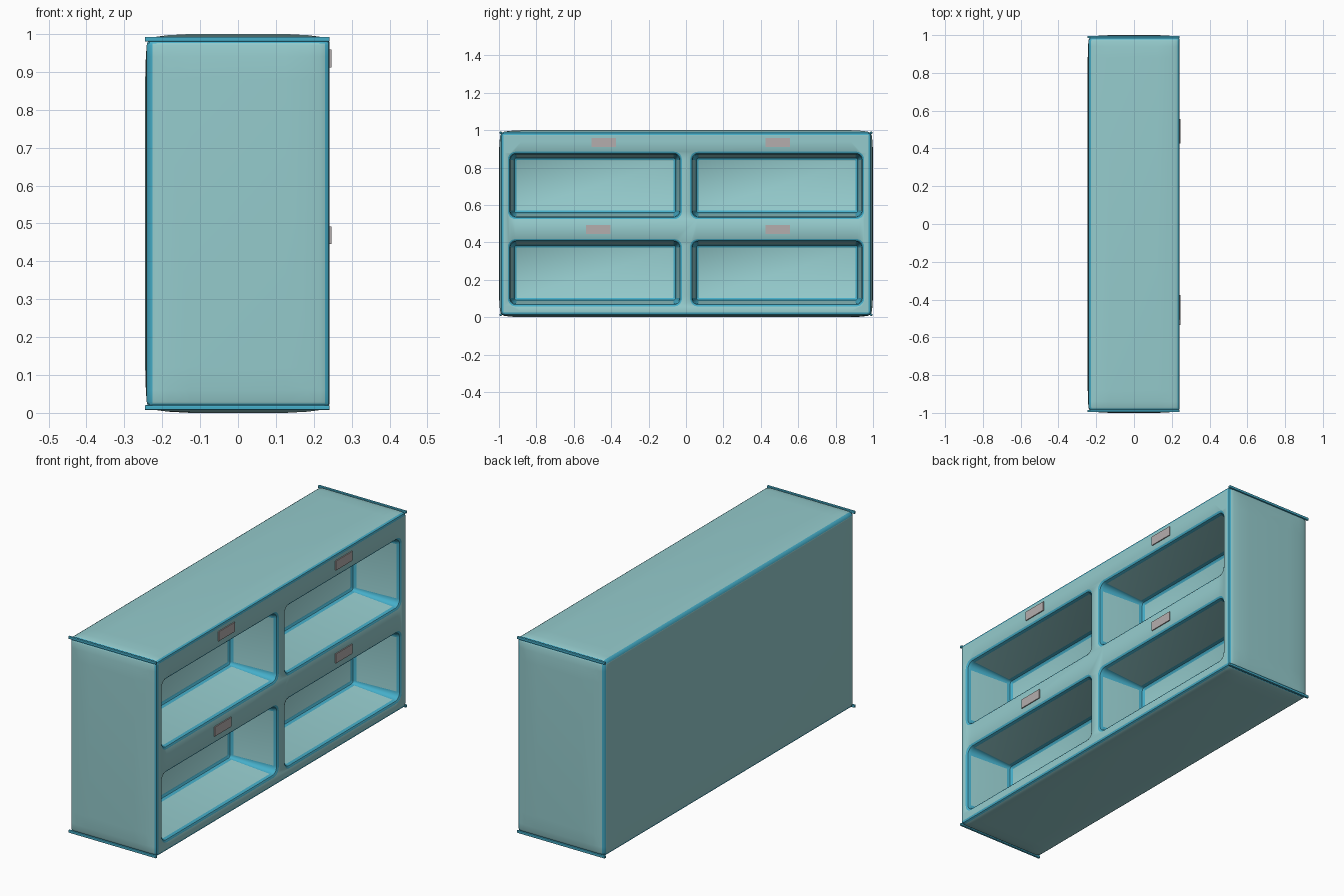
import bpy, bmesh, math

if "Cube" in bpy.data.objects:
    bpy.data.objects.remove(bpy.data.objects["Cube"])


def material(name, rgb):
    m = bpy.data.materials.new(name)
    m.diffuse_color = (*rgb, 1)
    m.use_nodes = True
    m.node_tree.nodes["Principled BSDF"].inputs["Base Color"].default_value = m.diffuse_color
    return m


TEAL = material("teal_shell", (0.30, 0.60, 0.61))
TRIM = material("blue_edge_trim", (0.06, 0.42, 0.58))
PINK = material("label_pink", (0.46, 0.42, 0.42))


def make_object(name, bm, *mats):
    bmesh.ops.recalc_face_normals(bm, faces=bm.faces)
    me = bpy.data.meshes.new(name)
    bm.to_mesh(me)
    bm.free()
    ob = bpy.data.objects.new(name, me)
    bpy.context.collection.objects.link(ob)
    for m in mats:
        me.materials.append(m)
    return ob


def box(name, center, size, mat, bevel=0):
    bm = bmesh.new()
    bmesh.ops.create_cube(bm, size=1)
    for v in bm.verts:
        v.co = [c + a * s for c, a, s in zip(center, v.co, size)]
    if bevel:
        bmesh.ops.bevel(bm, geom=bm.edges[:], offset=bevel, segments=2,
                        profile=0.5, affect='EDGES')
    return make_object(name, bm, mat)


# Shelf shell: box whose faces swell slightly away from the edges
HALF = (0.245, 1.0, 0.5)
bm = bmesh.new()
bmesh.ops.create_cube(bm, size=2)
for v in bm.verts:
    v.co = [a * h for a, h in zip(v.co, HALF)]
for axis in range(3):
    for inset in (0.03, 0.06, 0.12):
        for side in (-1, 1):
            co, no = [0, 0, 0], [0, 0, 0]
            co[axis], no[axis] = side * (HALF[axis] - inset), 1
            bmesh.ops.bisect_plane(bm, geom=bm.verts[:] + bm.edges[:] + bm.faces[:],
                                   plane_co=co, plane_no=no)
for v in bm.verts:
    near = [max(0, 1 - (h - abs(a)) / 0.12) ** 2 for a, h in zip(v.co, HALF)]
    new = list(v.co)
    for i in range(3):
        if abs(v.co[i]) > HALF[i] - 1e-4:
            drop = (0.007, 0.012, 0.013)[i] * max(near[j] for j in range(3) if j != i)
            if i == 0 and v.co[0] > 0:
                drop = 0.003
            new[i] = math.copysign(HALF[i] - drop, v.co[i])
    v.co = (new[0], new[1], new[2] + 0.5)
shelf = make_object("shelf_body", bm, TEAL, TRIM)
bev = shelf.modifiers.new("soft_edges", 'BEVEL')
bev.width, bev.segments, bev.material = 0.012, 2, 1
bev.limit_method, bev.angle_limit = 'ANGLE', math.radians(50)


# Compartments: rounded, tapering pockets lofted from the front inward
def rounded_ring(y0, y1, z0, z1, r, x):
    pts = []
    for k, (cy, cz) in enumerate([(y1 - r, z1 - r), (y0 + r, z1 - r),
                                  (y0 + r, z0 + r), (y1 - r, z0 + r)]):
        for s in range(6):
            a = math.pi / 2 * (k + s / 5)
            pts.append((x, cy + r * math.cos(a), cz + r * math.sin(a)))
    return pts


# depth, inset, corner radius
STEPS = [(0.28, 0, 0.04), (0.242, 0, 0.04), (0.236, 0.009, 0.034), (0.222, 0.014, 0.03),
         (0.012, 0.030, 0.016), (-0.004, 0.034, 0.012), (-0.012, 0.045, 0.006)]
bm = bmesh.new()
for y0, y1 in ((-0.952, -0.022), (0.022, 0.952)):
    for z0, z1 in ((0.058, 0.418), (0.525, 0.885)):
        rings = [[bm.verts.new(p) for p in
                  rounded_ring(y0 + i, y1 - i, z0 + i, z1 - i, r, x)] for x, i, r in STEPS]
        n = len(rings[0])
        for level, (a, b) in enumerate(zip(rings, rings[1:])):
            for k in range(n):
                f = bm.faces.new((a[k], a[(k + 1) % n], b[(k + 1) % n], b[k]))
                corner = k % 6 != 5
                f.material_index = 0 if level == 3 and not corner else 1
        bm.faces.new(rings[0])
        bm.faces.new(rings[-1])
cutter = make_object("compartment_cutter", bm, TEAL, TRIM)
cutter.hide_render = True
cut = shelf.modifiers.new("compartments", 'BOOLEAN')
cut.operation, cut.solver, cut.object = 'DIFFERENCE', 'EXACT', cutter

bpy.context.view_layer.objects.active = shelf
shelf.select_set(True)
for m in [m.name for m in shelf.modifiers]:
    bpy.ops.object.modifier_apply(modifier=m)
bpy.ops.object.shade_smooth_by_angle(angle=math.radians(35))
bpy.data.objects.remove(cutter)

# End edge strips whose tips project at the corners
for side in (-1, 1):
    for level, z in (("bottom", 0.014), ("top", 0.986)):
        box(f"{level}_end_strip", (-0.002, side * 0.990, z), (0.488, 0.012, 0.013),
            TRIM, 0.003)

# Label plates above each compartment
for y, z in ((-0.44, 0.935), (0.49, 0.935), (-0.47, 0.469), (0.49, 0.469)):
    box("label_plate", (0.241, y, z), (0.012, 0.13, 0.047), PINK)
